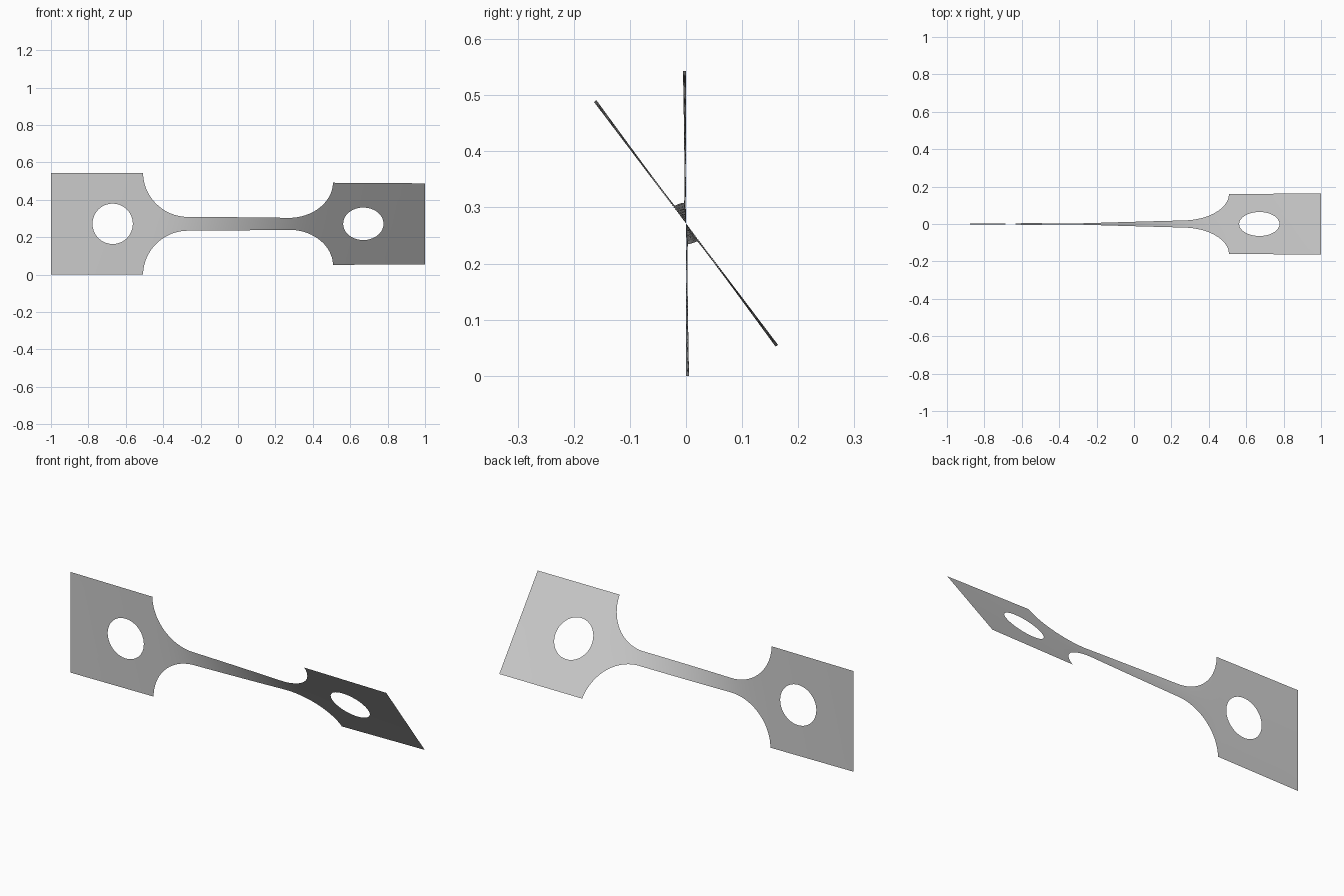
import bpy, bmesh, math
from mathutils import Vector

cube = bpy.data.objects.get("Cube")
if cube:
    bpy.data.objects.remove(cube)

HALF_W = 0.2715      # half height of the end tabs
NECK_W = 0.037       # half height of the neck
SHOULDER = 0.508     # where the tabs meet the fillets
FILLET = 0.24        # fillet radius
FILLET_X = SHOULDER - FILLET
HOLE_X, HOLE_R = 0.67, 0.108
TWIST = math.radians(37.15)
ROWS = 16


def half_width(x):
    """Half height of the flat strip at position x."""
    x = abs(x)
    if x >= SHOULDER:
        return HALF_W
    if x <= FILLET_X:
        return NECK_W
    drop = math.sqrt(FILLET ** 2 - (x - FILLET_X) ** 2)
    return min(HALF_W, NECK_W + FILLET - drop)


# Running twist: the narrow neck turns much more than the wide tabs
STEPS = 2000
running = [0.0]
for i in range(STEPS):
    running.append(running[-1] + half_width(-1 + 2 * (i + 0.5) / STEPS) ** -1.5)


def twist_at(x):
    i = min(STEPS, max(0, round((x + 1) / 2 * STEPS)))
    return TWIST * running[i] / running[-1]


def add_grid(bm, lines, closed=False):
    """Skin a list of equally long point rows with quads."""
    rows = [[bm.verts.new(p) for p in line] for line in lines]
    for a, b in zip(rows, rows[1:]):
        n = len(a)
        for j in range(n if closed else n - 1):
            k = (j + 1) % n
            bm.faces.new((a[j], a[k], b[k], b[j]))


def side(a, b, n):
    """Evenly spaced points from a up to, but not including, b."""
    return [Vector(a).lerp(Vector(b), i / n) for i in range(n)]


bm = bmesh.new()

# End tabs: rings blending from the round hole to the rectangular edge
for s in (-1, 1):
    corners = [(s * x, 0, z) for x, z in ((1, -HALF_W), (SHOULDER, -HALF_W),
                                          (SHOULDER, HALF_W), (1, HALF_W))]
    edge = []
    for i in range(4):
        edge += side(corners[i], corners[(i + 1) % 4], ROWS)
    centre = Vector((s * HOLE_X, 0, 0))
    hole = [centre + (p - centre).normalized() * HOLE_R for p in edge]
    add_grid(bm, [[h.lerp(e, t / 5) for h, e in zip(hole, edge)] for t in range(6)], True)

# Neck with its fillets
arc = [FILLET_X + FILLET * math.cos(math.pi / 2 * i / 20) for i in range(21)]
straight = [FILLET_X * (1 - i / 12) for i in range(1, 13)]
right = arc + straight
columns = right + [-x for x in reversed(right[:-1])]
add_grid(bm, [[(x, 0, half_width(x) * (2 * j / ROWS - 1)) for j in range(ROWS + 1)]
              for x in columns])

bmesh.ops.remove_doubles(bm, verts=bm.verts, dist=0.00005)
bmesh.ops.recalc_face_normals(bm, faces=bm.faces)

# Twist the sheet about its long axis and lift it to the ground
for v in bm.verts:
    angle, r = twist_at(v.co.x), v.co.z
    v.co.y = -r * math.sin(angle)
    v.co.z = HALF_W + r * math.cos(angle)
bm.normal_update()
if sum(f.normal.y for f in bm.faces) > 0:
    bmesh.ops.reverse_faces(bm, faces=bm.faces)

mesh = bpy.data.meshes.new("twisted_strip")
bm.to_mesh(mesh)
bm.free()
strip = bpy.data.objects.new("twisted_strip", mesh)
bpy.context.collection.objects.link(strip)
for poly in mesh.polygons:
    poly.use_smooth = True

# Plain grey metal
grey = bpy.data.materials.new("light_grey")
grey.use_nodes = True
colour = (0.6, 0.6, 0.6, 1)
grey.diffuse_color = colour
grey.node_tree.nodes["Principled BSDF"].inputs["Base Color"].default_value = colour
mesh.materials.append(grey)
